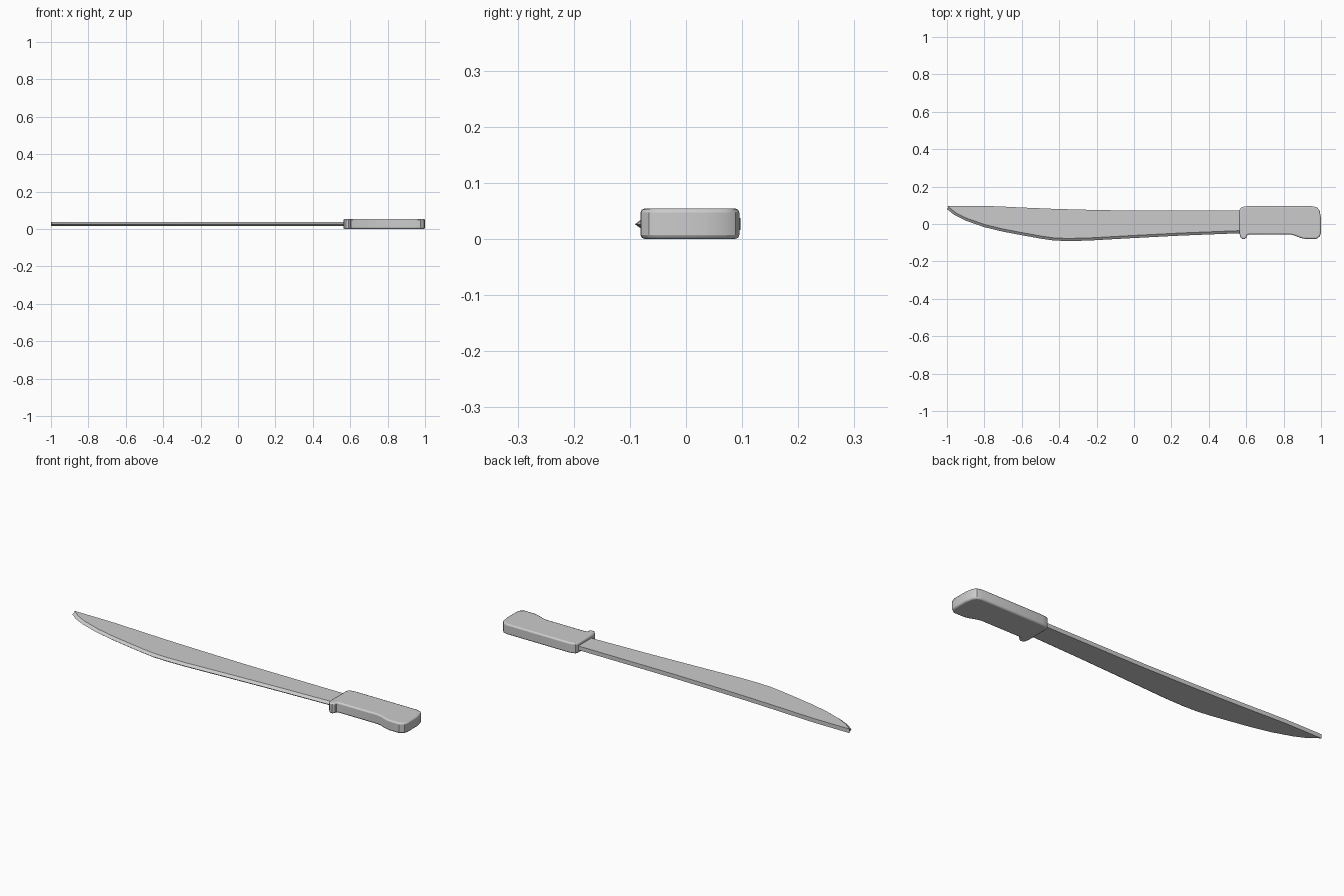
import bpy, bmesh, math
from mathutils import Vector

if "Cube" in bpy.data.objects:
    bpy.data.objects.remove(bpy.data.objects["Cube"])


def make_object(name, bm):
    bmesh.ops.recalc_face_normals(bm, faces=bm.faces)
    mesh = bpy.data.meshes.new(name)
    bm.to_mesh(mesh)
    bm.free()
    obj = bpy.data.objects.new(name, mesh)
    bpy.context.collection.objects.link(obj)
    return obj


# Blade: stations of (x, spine y, cutting edge y)
stations = [(-1.0, 0.097, 0.08), (-0.96, 0.097, 0.048), (-0.9, 0.097, 0.018),
            (-0.8, 0.097, -0.017), (-0.7, 0.093, -0.041), (-0.6, 0.088, -0.06),
            (-0.5, 0.084, -0.078), (-0.43, 0.081, -0.088), (-0.36, 0.079, -0.091),
            (-0.25, 0.076, -0.089), (0.0, 0.071, -0.075), (0.25, 0.071, -0.062),
            (0.6, 0.071, -0.048)]
Z_LOW, Z_EDGE, Z_HIGH = 0.016, 0.026, 0.037
GRIND = 0.014

bm = bmesh.new()
rings = []
for i, (x, spine, edge) in enumerate(stations):
    a = stations[max(i - 1, 0)]
    b = stations[min(i + 1, len(stations) - 1)]
    tangent = Vector((b[0] - a[0], b[2] - a[2])).normalized()
    gx, gy = x - tangent.y * GRIND, edge + tangent.x * GRIND
    section = [(x, spine, Z_LOW), (x, spine, Z_HIGH), (gx, gy, Z_HIGH),
               (x, edge, Z_EDGE), (gx, gy, Z_LOW)]
    rings.append([bm.verts.new(p) for p in section])
for r, s in zip(rings, rings[1:]):
    for k in range(5):
        n = (k + 1) % 5
        bm.faces.new((r[k], r[n], s[n], s[k]))
bm.faces.new(rings[0])
bm.faces.new(rings[-1])
blade = make_object("blade", bm)

# Handle: outline with finger guard and flared butt, extruded and edge-rounded
outline = [(0.564, 0.075), (0.57, 0.086), (0.584, 0.092), (0.605, 0.095),
           (0.955, 0.095), (0.98, 0.088), (0.993, 0.07), (1.0, 0.03),
           (1.0, -0.045), (0.994, -0.066), (0.975, -0.08), (0.915, -0.08),
           (0.89, -0.074), (0.86, -0.062), (0.835, -0.056), (0.615, -0.056),
           (0.604, -0.061), (0.602, -0.072), (0.592, -0.081), (0.578, -0.08),
           (0.567, -0.068), (0.564, -0.045)]
bm = bmesh.new()
face = bm.faces.new([bm.verts.new((x, y, 0)) for x, y in outline])
top = bmesh.ops.extrude_face_region(bm, geom=[face])
verts = [v for v in top["geom"] if isinstance(v, bmesh.types.BMVert)]
bmesh.ops.translate(bm, verts=verts, vec=(0, 0, 0.054))
handle = make_object("handle", bm)
bevel = handle.modifiers.new("rounded_rims", "BEVEL")
bevel.width = 0.007
bevel.segments = 2
bevel.limit_method = "ANGLE"
bevel.angle_limit = math.radians(75)

# Smooth curves, crisp grind lines
for obj in (blade, handle):
    bpy.ops.object.select_all(action="DESELECT")
    obj.select_set(True)
    bpy.context.view_layer.objects.active = obj
    bpy.ops.object.shade_smooth_by_angle(angle=math.radians(30))
